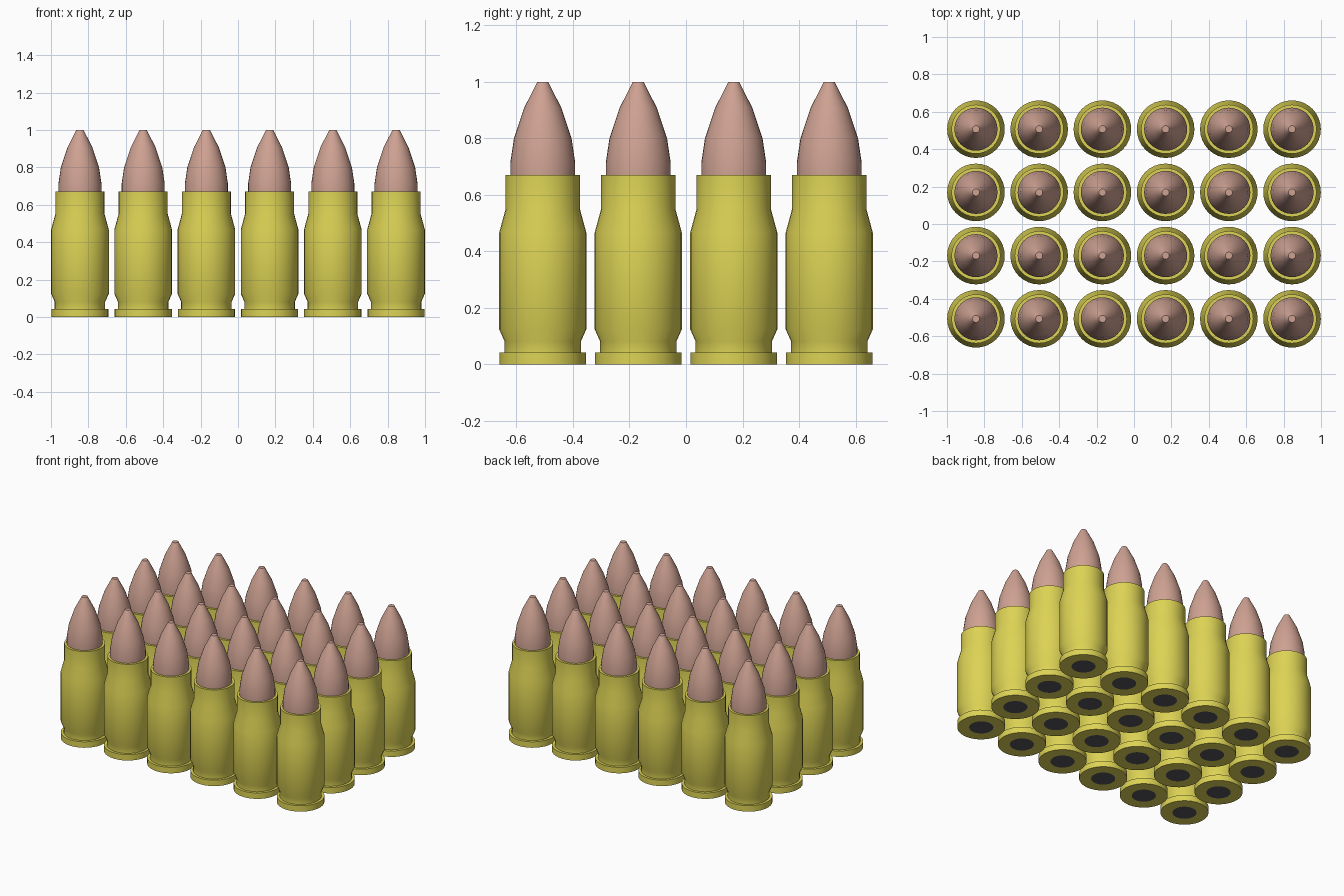
import bpy, bmesh
from math import cos, sin, tau, radians

if "Cube" in bpy.data.objects:
    bpy.data.objects.remove(bpy.data.objects["Cube"])

SIDES = 32
PITCH = 0.338


def material(name, rgb):
    m = bpy.data.materials.new(name)
    m.diffuse_color = (*rgb, 1)
    m.use_nodes = True
    m.node_tree.nodes["Principled BSDF"].inputs["Base Color"].default_value = m.diffuse_color
    return m


def lathe(name, profile, mat):
    """Revolve (radius, z) points about z, ordered so the normals face out."""
    bm = bmesh.new()
    rings = []
    for r, z in profile:
        if r == 0:
            rings.append([bm.verts.new((0, 0, z))] * SIDES)
        else:
            rings.append([bm.verts.new((r * cos(tau * i / SIDES), r * sin(tau * i / SIDES), z))
                          for i in range(SIDES)])
    for a, b in zip(rings, rings[1:]):
        for i in range(SIDES):
            j = (i + 1) % SIDES
            bm.faces.new(list(dict.fromkeys((a[i], a[j], b[j], b[i]))))
    mesh = bpy.data.meshes.new(name)
    bm.to_mesh(mesh)
    bm.free()
    mesh.materials.append(mat)
    return mesh


brass = material("brass", (0.72, 0.65, 0.09))
copper = material("copper", (0.62, 0.36, 0.29))
steel = material("dark_steel", (0.09, 0.09, 0.11))

# Case: base ring, rim, extractor groove, body, shoulder, neck, mouth
case = lathe("case", [(0.077, 0), (0.153, 0), (0.153, 0.042), (0.135, 0.042),
                      (0.135, 0.081), (0.154, 0.124), (0.154, 0.467),
                      (0.131, 0.552), (0.131, 0.67), (0.115, 0.67)], brass)
# Bullet: short cylinder, curved nose, small flat tip
bullet = lathe("bullet", [(0.115, 0.67), (0.115, 0.713), (0.102, 0.80),
                          (0.066, 0.908), (0.019, 1.0), (0, 1.0)], copper)
# Primer: disc in the centre of the base
primer = lathe("primer", [(0, 0), (0.077, 0)], steel)

# 6 x 4 block of cartridges
for col in range(6):
    for row in range(4):
        for mesh in (case, bullet, primer):
            ob = bpy.data.objects.new(f"{mesh.name}_{col}_{row}", mesh)
            ob.location = ((col - 2.5) * PITCH, (row - 1.5) * PITCH, 0)
            bpy.context.collection.objects.link(ob)

# Smooth shading, one user of each shared mesh is enough
bpy.ops.object.select_all(action='DESELECT')
for name in ("case_0_0", "bullet_0_0", "primer_0_0"):
    bpy.data.objects[name].select_set(True)
bpy.context.view_layer.objects.active = bpy.data.objects["case_0_0"]
bpy.ops.object.shade_smooth_by_angle(angle=radians(30))
